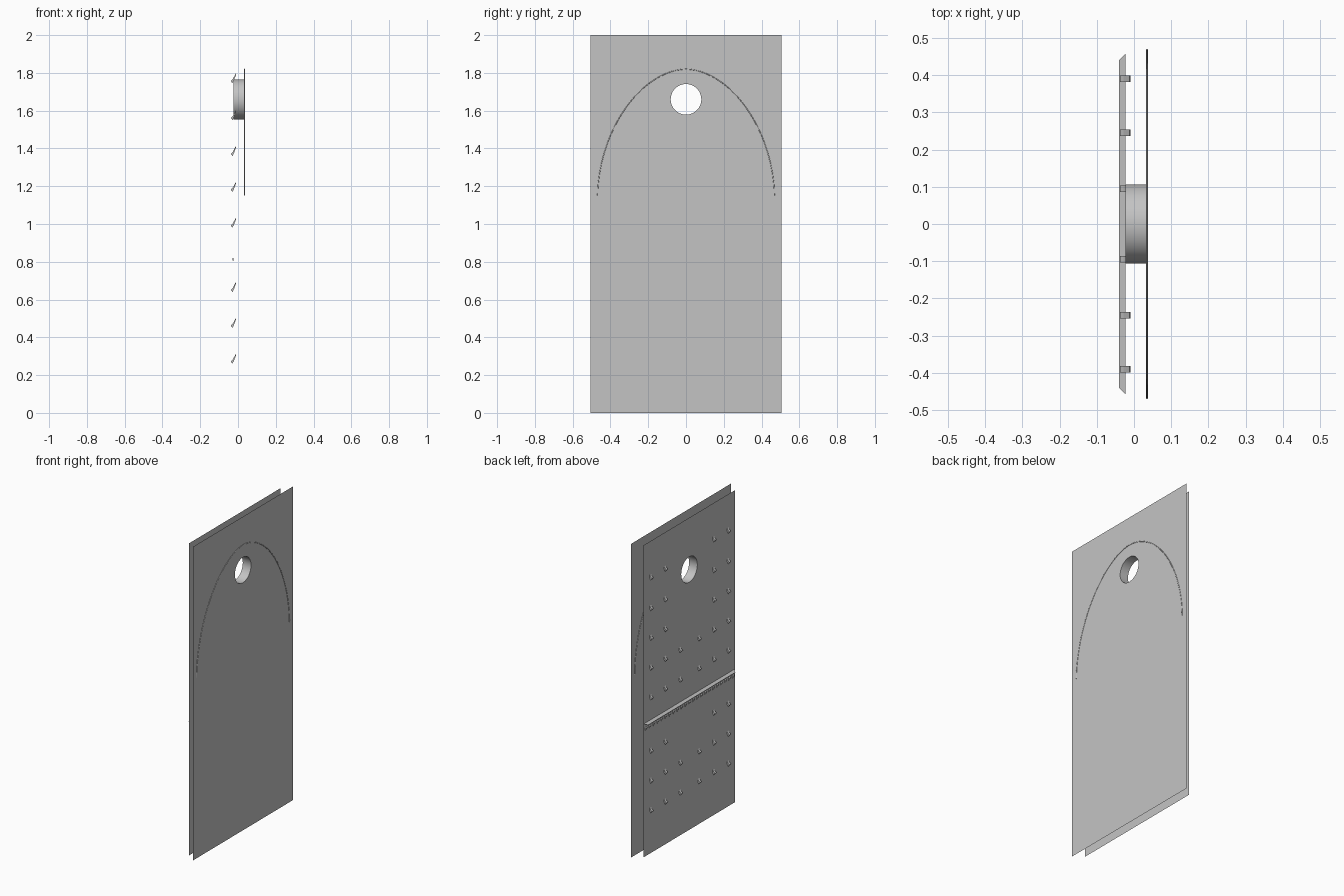
import bpy, bmesh, math
from mathutils import Vector

cube = bpy.data.objects.get("Cube")
if cube:
    bpy.data.objects.remove(cube, do_unlink=True)

grey = bpy.data.materials.new("light_grey")
grey.use_nodes = True
colour = (0.55, 0.55, 0.55, 1)
grey.diffuse_color = colour
grey.node_tree.nodes["Principled BSDF"].inputs["Base Color"].default_value = colour

HOLE_Z = 1.66
FRONT_X, REAR_X = 0.035, -0.023


def finish(name, bm):
    mesh = bpy.data.meshes.new(name)
    bm.to_mesh(mesh)
    bm.free()
    mesh.materials.append(grey)
    ob = bpy.data.objects.new(name, mesh)
    bpy.context.collection.objects.link(ob)
    return ob


def loop_edges(bm, points):
    verts = [bm.verts.new(p) for p in points]
    return [bm.edges.new((verts[i - 1], verts[i])) for i in range(len(verts))]


def circle(x, radius, n=64):
    return [(x, radius * math.cos(2 * math.pi * i / n),
             HOLE_Z + radius * math.sin(2 * math.pi * i / n)) for i in range(n)]


def sheet(name, x, half, top, side):
    """Paper-thin upright panel with a round hole."""
    bm = bmesh.new()
    edges = loop_edges(bm, [(x, -half, 0), (x, half, 0), (x, half, top), (x, -half, top)])
    edges += loop_edges(bm, circle(x, 0.086))
    bmesh.ops.triangle_fill(bm, edges=edges, use_beauty=True, normal=(side, 0, 0))
    for f in bm.faces:
        f.normal_update()
        if f.normal.x * side < 0:
            f.normal_flip()
    return finish(name, bm)


def extrude_profile(bm, profile, y, width):
    """Prism from an x-z profile, centred on y."""
    face = bm.faces.new([bm.verts.new((x, y - width / 2, z)) for x, z in profile])
    new = bmesh.ops.extrude_face_region(bm, geom=[face])["geom"]
    bmesh.ops.translate(bm, vec=(0, width, 0),
                        verts=[v for v in new if isinstance(v, bmesh.types.BMVert)])


# Two panels
sheet("front_panel", FRONT_X, 0.505, 2.0, 1)
sheet("rear_panel", REAR_X, 0.46, 1.99, -1)

# Round collar joining the two holes
bm = bmesh.new()
rings = []
for x, r in ((REAR_X, 0.081), (REAR_X, 0.106), (FRONT_X, 0.106), (FRONT_X, 0.081)):
    rings.append([bm.verts.new(p) for p in circle(x, r)])
for k in range(4):
    a, b = rings[k - 1], rings[k]
    for i in range(len(a)):
        bm.faces.new((a[i - 1], a[i], b[i], b[i - 1]))
bmesh.ops.recalc_face_normals(bm, faces=bm.faces)
collar = finish("collar", bm)
bpy.context.view_layer.objects.active = collar
collar.select_set(True)
bpy.ops.object.shade_smooth_by_angle()
collar.select_set(False)

# Thin arched wire on the front panel
curve = bpy.data.curves.new("arched_wire", "CURVE")
curve.dimensions = "3D"
curve.bevel_depth = 0.0025
curve.bevel_resolution = 1
curve.use_fill_caps = True
spline = curve.splines.new("POLY")
steps = 48
spline.points.add(steps)
for i, p in enumerate(spline.points):
    a = math.pi * i / steps
    c, s = math.cos(a), max(math.sin(a), 0)
    y = math.copysign(abs(c) ** 1.08, c) * 0.468
    p.co = (FRONT_X, y, 1.15 + 0.67 * s ** 1.08, 1)
wire = bpy.data.objects.new("arched_wire", curve)
curve.materials.append(grey)
bpy.context.collection.objects.link(wire)

# Rows of hooks through the rear panel
hook = [(-0.038, -0.008), (-0.030, -0.020), (-0.022, -0.006), (-0.010, 0.026),
        (-0.012, 0.031), (-0.028, 0.002)]
inner_rows = [0.28, 0.47, 1.0, 1.19]
outer_rows = inner_rows + [0.66, 1.38, 1.57, 1.765]
bm = bmesh.new()
for side in (-1, 1):
    for y, rows in ((0.095, inner_rows), (0.245, outer_rows), (0.39, outer_rows)):
        for row in rows:
            extrude_profile(bm, [(x, row + z) for x, z in hook], side * y, 0.017)
bmesh.ops.recalc_face_normals(bm, faces=bm.faces)
finish("hooks", bm)

# Narrow ledge with mitred ends across the rear panel
bm = bmesh.new()
bm.faces.new([bm.verts.new(p) for p in (
    (REAR_X, -0.457, 0.85), (REAR_X, 0.457, 0.85),
    (-0.04, 0.44, 0.84), (-0.04, -0.44, 0.84))])
bmesh.ops.recalc_face_normals(bm, faces=bm.faces)
for f in bm.faces:
    if f.normal.z < 0:
        f.normal_flip()
finish("ledge", bm)

# Row of small teeth under the ledge
bm = bmesh.new()
count = 23
for i in range(count):
    y = -0.44 + 0.88 * i / (count - 1)
    extrude_profile(bm, [(-0.030, 0.818), (-0.027, 0.804), (REAR_X, 0.804), (REAR_X, 0.822)], y, 0.014)
bmesh.ops.recalc_face_normals(bm, faces=bm.faces)
finish("ledge_teeth", bm)
